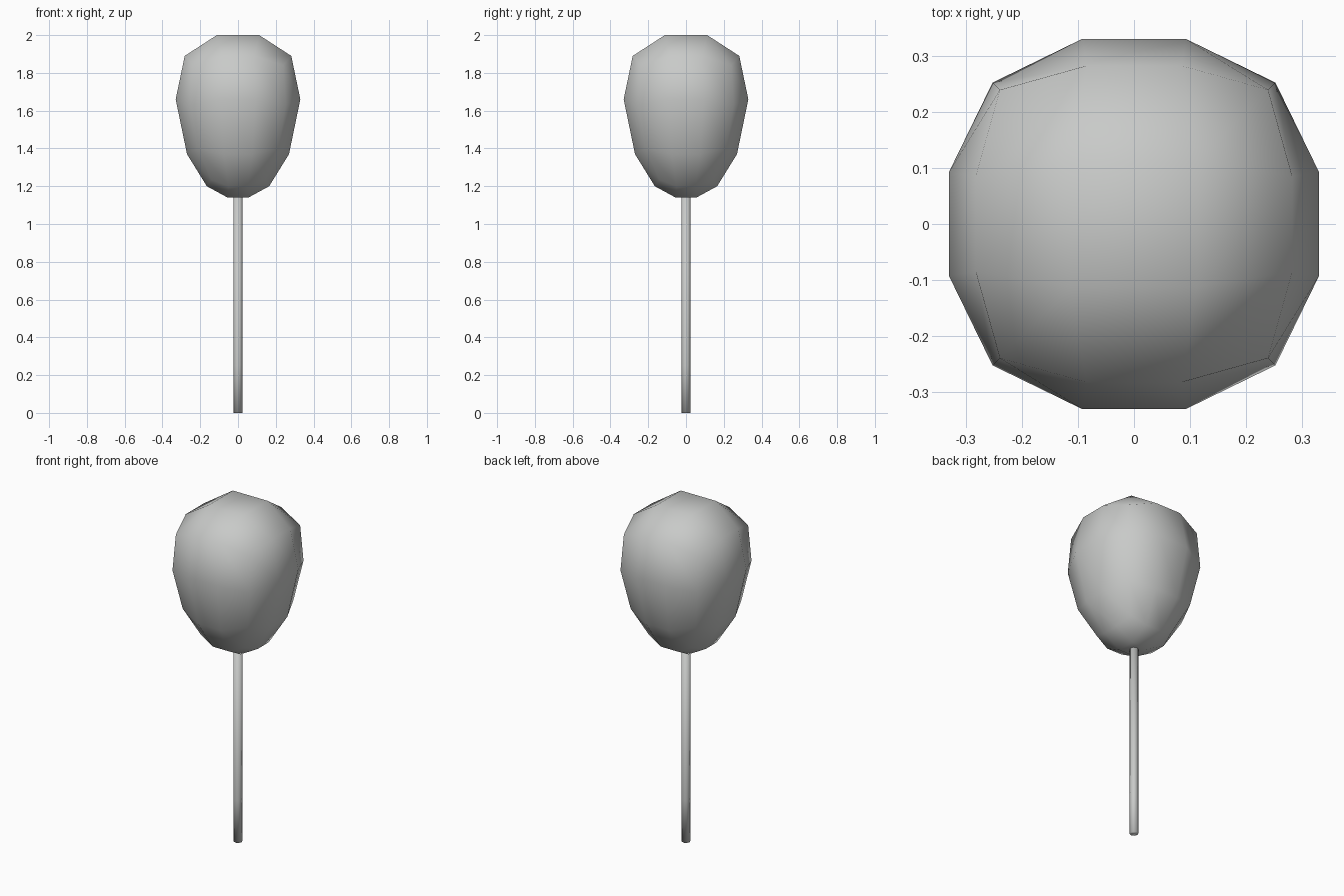
import bpy, bmesh, math

cube = bpy.data.objects.get("Cube")
if cube:
    bpy.data.objects.remove(cube, do_unlink=True)


def make_material(name, color):
    m = bpy.data.materials.new(name)
    m.use_nodes = True
    m.diffuse_color = color
    m.node_tree.nodes["Principled BSDF"].inputs["Base Color"].default_value = color
    return m


def make_object(name, bm, mat):
    bmesh.ops.recalc_face_normals(bm, faces=bm.faces)
    mesh = bpy.data.meshes.new(name)
    bm.to_mesh(mesh)
    bm.free()
    mesh.materials.append(mat)
    for p in mesh.polygons:
        p.use_smooth = True
    ob = bpy.data.objects.new(name, mesh)
    bpy.context.collection.objects.link(ob)
    return ob


grey = make_material("pale grey", (0.58, 0.59, 0.58, 1))

# Rounded head: a cube cut in thirds, each layer pulled to an egg shape.
# Per layer, bottom to top: side radius, side half width, side z, corner x=y, corner z
LAYERS = [
    (0.165, 0.05, 1.20, 0.142, 1.235),
    (0.27, 0.075, 1.37, 0.213, 1.40),
    (0.33, 0.092, 1.66, 0.252, 1.63),
    (0.282, 0.085, 1.89, 0.239, 1.84),
]
CAPS = {0: (0.055, 1.14), 3: (0.112, 2.0)}

bm = bmesh.new()
bmesh.ops.create_cube(bm, size=1)
bmesh.ops.subdivide_edges(bm, edges=bm.edges[:], cuts=2, use_grid_fill=True)
for v in bm.verts:
    layer = round((v.co.z + 0.5) * 3)
    radius, width, side_z, corner, corner_z = LAYERS[layer]
    out_x, out_y = abs(v.co.x) > 0.4, abs(v.co.y) > 0.4
    if out_x and out_y:
        x, y, z = corner, corner, corner_z
    elif out_x:
        x, y, z = radius, width, side_z
    elif out_y:
        x, y, z = width, radius, side_z
    else:
        x, z = CAPS[layer]
        y = x
    v.co = (math.copysign(x, v.co.x), math.copysign(y, v.co.y), z)
make_object("rounded_head", bm, grey)

# Thin stick, with a loop near its foot
STICK_R, SIDES = 0.0235, 8
bm = bmesh.new()
rings = []
for z in (0.0, 0.25, 1.18):
    rings.append([bm.verts.new((STICK_R * math.cos(2 * math.pi * i / SIDES),
                                STICK_R * math.sin(2 * math.pi * i / SIDES), z))
                  for i in range(SIDES)])
for low, high in zip(rings, rings[1:]):
    for i in range(SIDES):
        j = (i + 1) % SIDES
        bm.faces.new((low[i], low[j], high[j], high[i]))
bm.faces.new(rings[0][::-1])
bm.faces.new(rings[-1])
make_object("stick", bm, grey)
